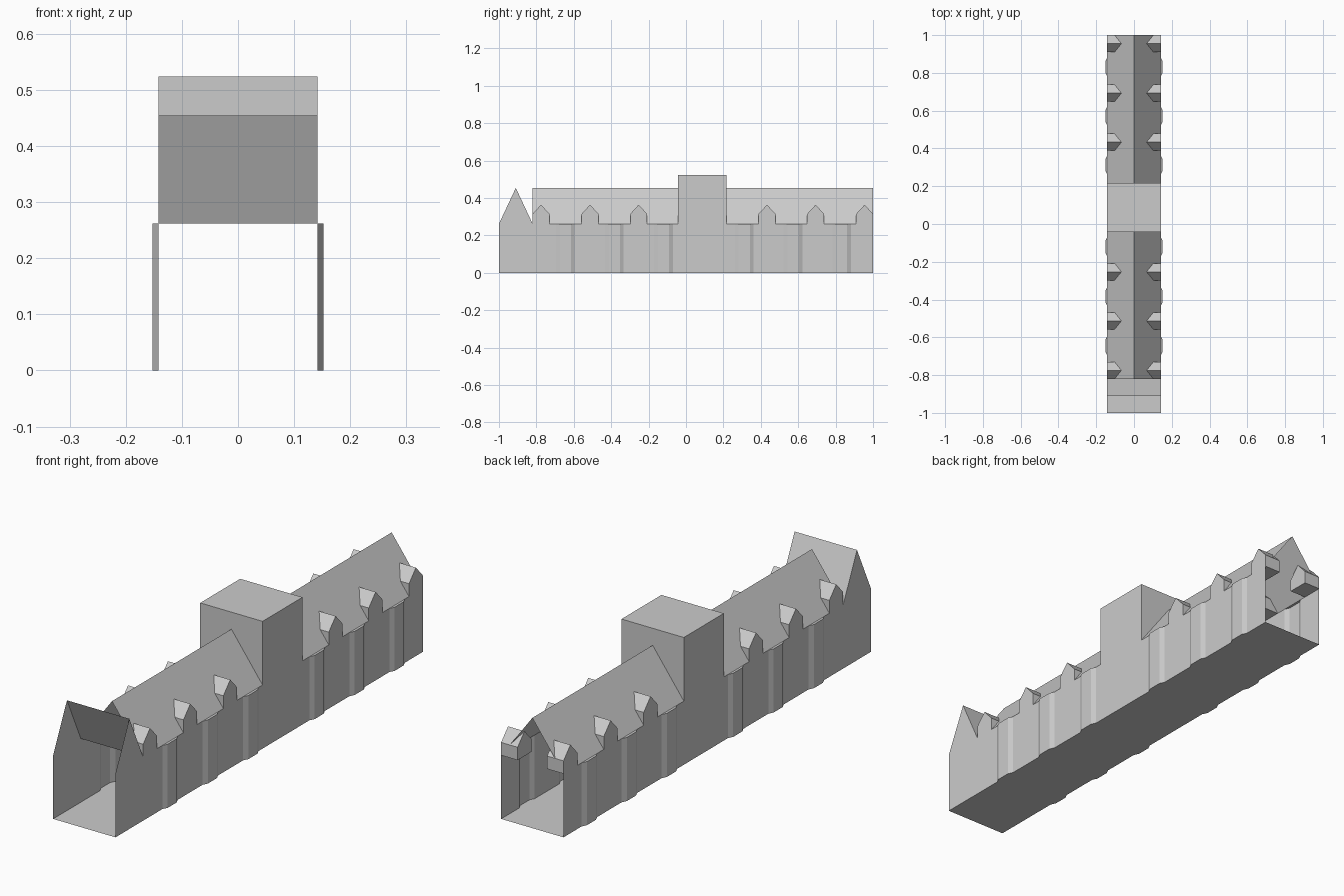
import bpy, bmesh

if "Cube" in bpy.data.objects:
    bpy.data.objects.remove(bpy.data.objects["Cube"])

W = 0.142        # half width of the hall
BAY = 0.152      # half width at the wall bays
EAVE, RIDGE, TOP = 0.262, 0.454, 0.524
T0, T1 = -0.043, 0.217                               # tower extent along y
BAY_Y = [-0.645, -0.383, -0.12, 0.312, 0.572, 0.832]
DORMER_Y = [-0.775, -0.513, -0.253, 0.433, 0.693, 0.955]

stone = bpy.data.materials.new("light_grey_stone")
stone.diffuse_color = (0.6, 0.6, 0.6, 1)
stone.use_nodes = True
stone.node_tree.nodes["Principled BSDF"].inputs["Base Color"].default_value = stone.diffuse_color


def build(name, faces):
    """Object from a list of faces, each a list of points."""
    bm = bmesh.new()
    for f in faces:
        bm.faces.new([bm.verts.new(p) for p in f])
    bmesh.ops.remove_doubles(bm, verts=bm.verts, dist=1e-5)
    me = bpy.data.meshes.new(name)
    bm.to_mesh(me)
    bm.free()
    ob = bpy.data.objects.new(name, me)
    me.materials.append(stone)
    bpy.context.collection.objects.link(ob)
    return ob


def side_outline(s):
    """Plan of one long wall from front to back, with chamfered bays."""
    pts = [(s * W, -1)]
    for y in BAY_Y:
        pts += [(s * W, y - 0.05), (s * BAY, y - 0.03),
                (s * BAY, y + 0.03), (s * W, y + 0.05)]
    return pts + [(s * W, 1)]


def oriented(f, s):
    return f if s > 0 else f[::-1]


# Floor follows the wall outline
plan = side_outline(1) + side_outline(-1)[::-1]
build("floor", [[(x, y, 0) for x, y in plan][::-1]])

for s, side in ((1, "right"), (-1, "left")):
    # Long wall with bays and their small flat tops
    o = side_outline(s)
    faces = [oriented([(*a, 0), (*b, 0), (*b, EAVE), (*a, EAVE)], s)
             for a, b in zip(o, o[1:])]
    for i in range(len(BAY_Y)):
        faces.append(oriented([(*p, EAVE) for p in o[1 + 4 * i:5 + 4 * i]], s))
    # Front gable standing on the wall
    faces.append(oriented([(s * W, -1, EAVE), (s * W, -0.82, EAVE),
                           (s * W, -0.91, RIDGE)], s))
    build(side + "_wall", faces)

    # Main roof slopes on both sides of the tower
    build(side + "_roof", [
        oriented([(s * W, a, EAVE), (s * W, b, EAVE), (0, b, RIDGE), (0, a, RIDGE)], s)
        for a, b in ((-0.82, T0), (T1, 1))])

    # Dormers: house-shaped prisms running into the roof
    faces = []
    for y in DORMER_Y:
        prof = [(y - 0.045, EAVE), (y + 0.045, EAVE), (y + 0.045, 0.315),
                (y, 0.364), (y - 0.045, 0.315)]
        outer = [(s * W, *p) for p in prof]
        inner = [(s * 0.067, *p) for p in prof]
        faces += [oriented(outer, s), oriented(inner[::-1], s)]
        for i in range(5):
            j = (i + 1) % 5
            faces.append(oriented([outer[i], inner[i], inner[j], outer[j]], s))
    build(side + "_dormers", faces)

# Rear slope of the front cross gable (its front is open)
build("front_gable_roof", [[(W, -0.82, EAVE), (-W, -0.82, EAVE),
                            (-W, -0.91, RIDGE), (W, -0.91, RIDGE)]])

# Central tower, open underneath
c = [(-W, T0), (W, T0), (W, T1), (-W, T1)]
tower = [[(*c[i], EAVE), (*c[(i + 1) % 4], EAVE),
          (*c[(i + 1) % 4], TOP), (*c[i], TOP)] for i in range(4)]
build("central_tower", tower + [[(*p, TOP) for p in c]])
